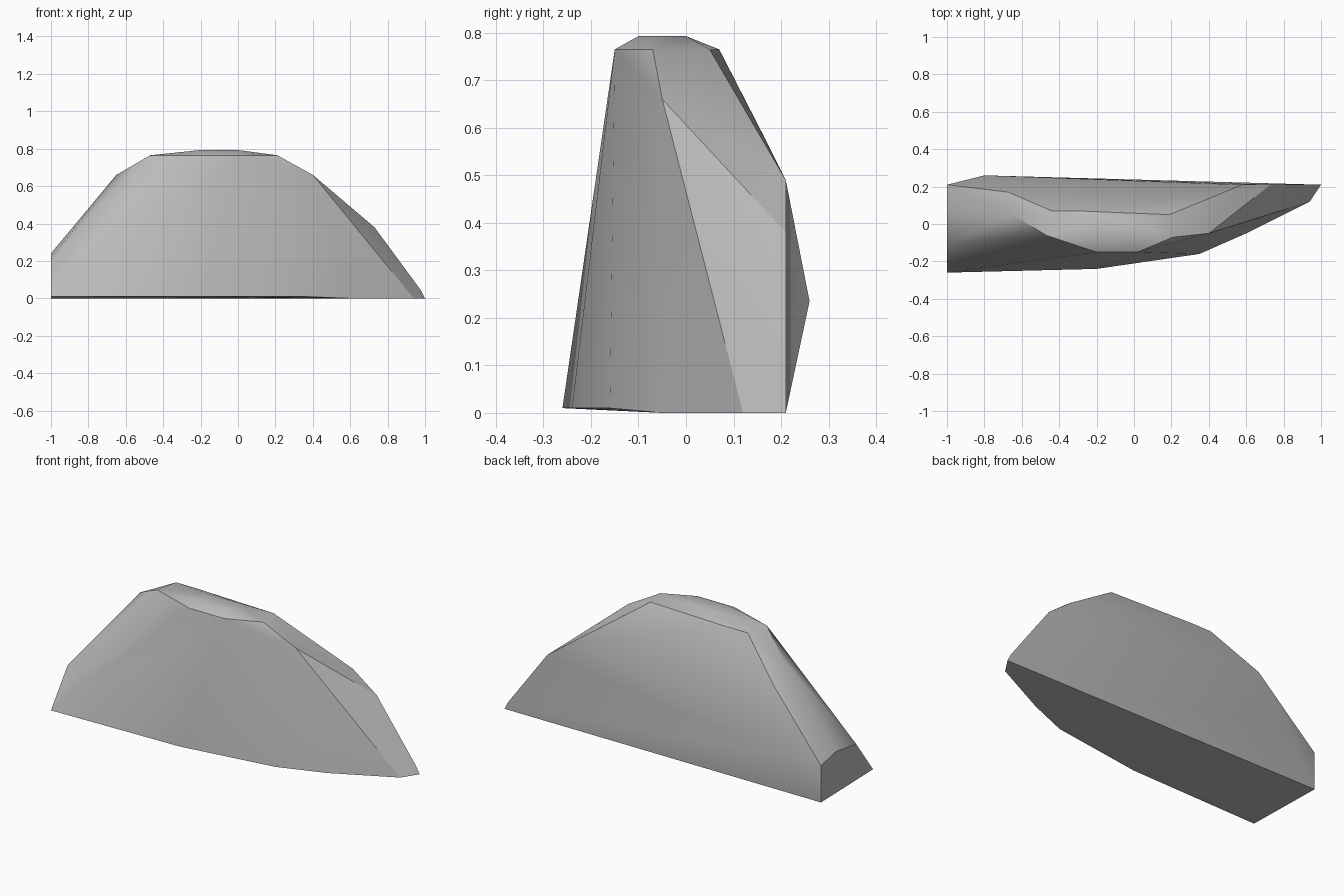
import bpy
import bmesh
import math
from mathutils import Vector

# Remove the default object
default_object = bpy.data.objects.get("Cube")
if default_object is not None:
    bpy.data.objects.remove(default_object, do_unlink=True)


def make_material(name, colour):
    material = bpy.data.materials.new(name)
    material.use_nodes = True
    material.diffuse_color = colour
    shader = material.node_tree.nodes["Principled BSDF"]
    shader.inputs["Base Color"].default_value = colour
    return material


def level(height, outline):
    """Corners that share one height."""
    return [Vector((x, y, height)) for x, y in outline]


def faceted_stone(name, corners, material, crease_angle):
    """Wrap a tight convex skin round the given corners."""
    mesh = bpy.data.meshes.new(name)
    bm = bmesh.new()
    for corner in corners:
        bm.verts.new(corner)
    hull = bmesh.ops.convex_hull(bm, input=bm.verts)
    unused = hull["geom_interior"] + hull["geom_unused"]
    loose = {item for item in unused if isinstance(item, bmesh.types.BMVert)}
    bmesh.ops.delete(bm, geom=list(loose), context="VERTS")
    # Merge nearly coplanar triangles into clean flat faces
    bmesh.ops.dissolve_limit(bm, angle_limit=math.radians(1),
                             verts=bm.verts, edges=bm.edges)
    bmesh.ops.recalc_face_normals(bm, faces=bm.faces)
    bm.to_mesh(mesh)
    bm.free()
    mesh.materials.append(material)

    stone = bpy.data.objects.new(name, mesh)
    bpy.context.scene.collection.objects.link(stone)
    bpy.ops.object.select_all(action="DESELECT")
    stone.select_set(True)
    bpy.context.view_layer.objects.active = stone
    bpy.ops.object.shade_smooth_by_angle(angle=math.radians(crease_angle))
    return stone


# Base: straight back, bowed front
base_back = level(0, [(-1, .21), (1, .21), (.94, .12), (.6, -.05)])
base_front = level(.01, [(-1, -.26), (-.2, -.24), (.35, -.16)])

# Flat broken end on one side, thin tip on the other
broken_end = level(.21, [(-1, .21), (-1, -.11)]) + level(.24, [(-1, .07)])
thin_tip = level(.04, [(.98, .21)])

# Back: low bulge and the slope up to the shoulders
back_bulge = level(.235, [(-.8, .26)])
back_slope = (level(.38, [(.73, .21)])
              + level(.49, [(.58, .21)])
              + level(.57, [(-.67, .17)]))

# Shoulders and crown
shoulders = level(.66, [(-.65, .05), (.4, -.05)])
crown_rim = level(.765, [(-.47, -.06), (-.44, .07), (-.3, .07), (.19, .05),
                         (.21, -.07), (.02, -.15), (-.2, -.15)])
crown_top = level(.793, [(-.2, 0), (-.2, -.1), (0, -.1), (0, 0)])

grey_stone = make_material("grey stone", (.5, .5, .5, 1))
faceted_stone(
    "boulder",
    base_back + base_front + broken_end + thin_tip + back_bulge
    + back_slope + shoulders + crown_rim + crown_top,
    grey_stone,
    crease_angle=30,
)
